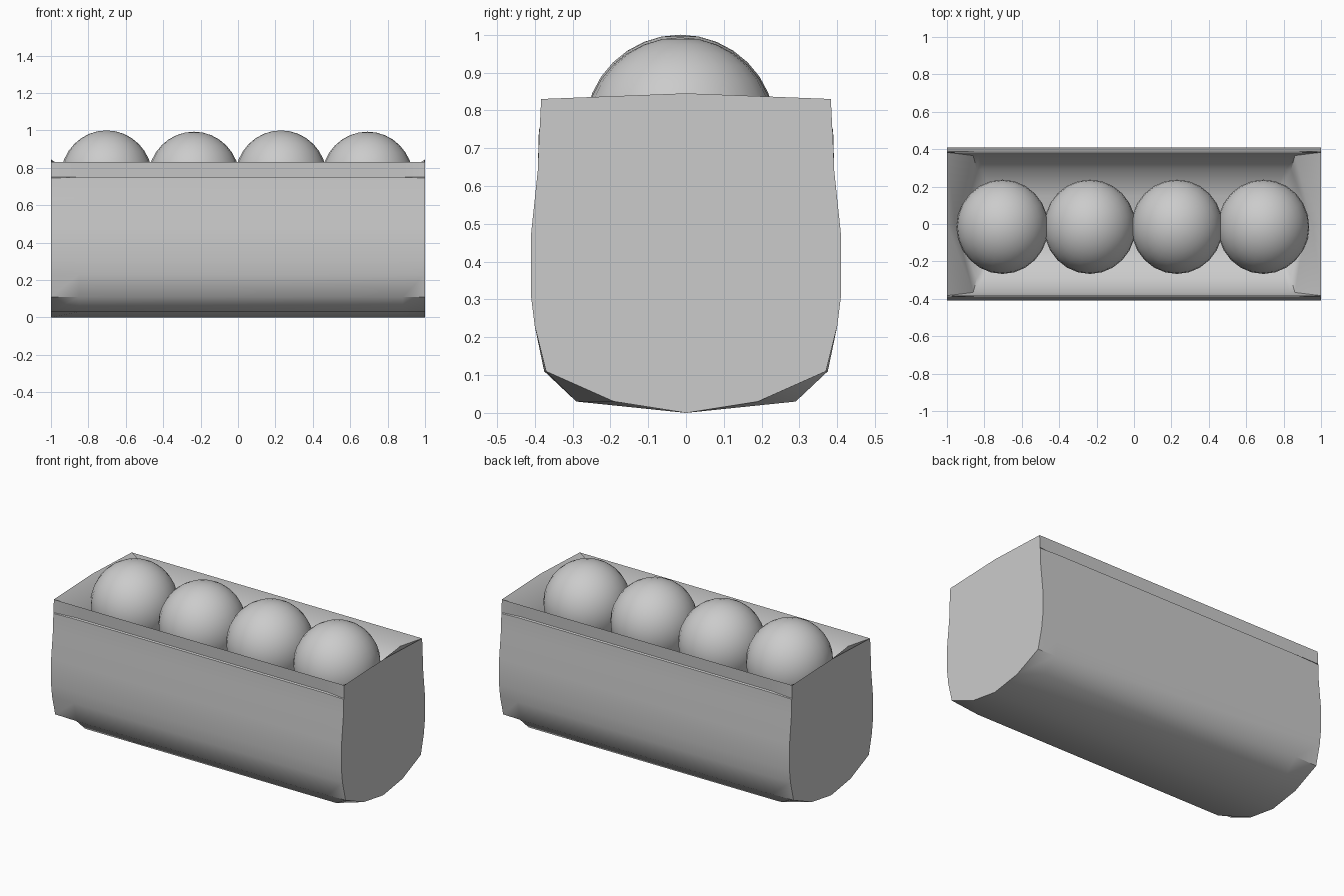
import bpy, bmesh

if "Cube" in bpy.data.objects:
    bpy.data.objects.remove(bpy.data.objects["Cube"])

# half profiles (y, z) from the rim down to the keel
END = [(.383, .83), (.387, .75), (.388, .745), (.392, .64), (.41, .47), (.41, .31),
       (.40, .23), (.37, .11), (.19, .03), (0, 0)]
MID = [(.383, .83), (.374, .752), (.389, .75), (.392, .64), (.41, .47), (.41, .31),
       (.40, .23), (.375, .11), (.29, .03), (0, 0)]


def finish(bm, name, angle=0.6):
    bmesh.ops.remove_doubles(bm, verts=bm.verts, dist=1e-4)
    bmesh.ops.recalc_face_normals(bm, faces=bm.faces)
    mesh = bpy.data.meshes.new(name)
    bm.to_mesh(mesh)
    bm.free()
    ob = bpy.data.objects.new(name, mesh)
    bpy.context.collection.objects.link(ob)
    bpy.ops.object.select_all(action='DESELECT')
    ob.select_set(True)
    bpy.context.view_layer.objects.active = ob
    bpy.ops.object.shade_smooth_by_angle(angle=angle)
    return ob


# trough body: outer shell sections along x
bm = bmesh.new()
sections = []
for x, prof in ((-1, END), (-.85, MID), (.88, MID), (1, END)):
    pts = prof + [(-y, z) for y, z in reversed(prof[:-1])]
    sections.append([bm.verts.new((x, y, z)) for y, z in pts])
for a, b in zip(sections, sections[1:]):
    for i in range(len(a) - 1):
        bm.faces.new((a[i], a[i + 1], b[i + 1], b[i]))

# inner hollow: rings (corner x, mid-end x, y, corner z, mid-end z)
rings = []
for cx, mx, y, z, mz in ((1, 1, .383, .83, .845), (.86, .955, .366, .75, .75),
                         (.84, .92, .29, .64, .64), (.78, .84, .15, .57, .57)):
    pts = [(-cx, -y, z)]
    if cx == 1:
        pts = [(-1, -y, z), (-.85, -y, z), (.88, -y, z), (1, -y, z), (1, 0, mz),
               (1, y, z), (.88, y, z), (-.85, y, z), (-1, y, z), (-1, 0, mz)]
    else:
        pts = [(-cx, -y, z), (-cx + .03, -y, z), (cx - .03, -y, z), (cx, -y, z),
               (mx, 0, mz), (cx, y, z), (cx - .03, y, z), (-cx + .03, y, z),
               (-cx, y, z), (-mx, 0, mz)]
    rings.append([bm.verts.new(p) for p in pts])
for a, b in zip(rings, rings[1:]):
    for i in range(10):
        j = (i + 1) % 10
        bm.faces.new((a[i], a[j], b[j], b[i]))
bm.faces.new(rings[-1])

# flat end caps
bm.faces.new(sections[0] + [rings[0][9]])
bm.faces.new(sections[-1] + [rings[0][4]])
finish(bm, "trough_body", 0.7)

# four balls resting in the trough
for i, (x, top) in enumerate(((-.703, 1), (-.236, .993), (.23, 1), (.692, .993))):
    bm = bmesh.new()
    bmesh.ops.create_uvsphere(bm, u_segments=24, v_segments=16, radius=1)
    for v in bm.verts:
        v.co = (v.co.x * .245, v.co.y * .252, v.co.z * .25)
    ob = finish(bm, f"ball_{i + 1}")
    ob.location = (x, -.015, top - .25)
